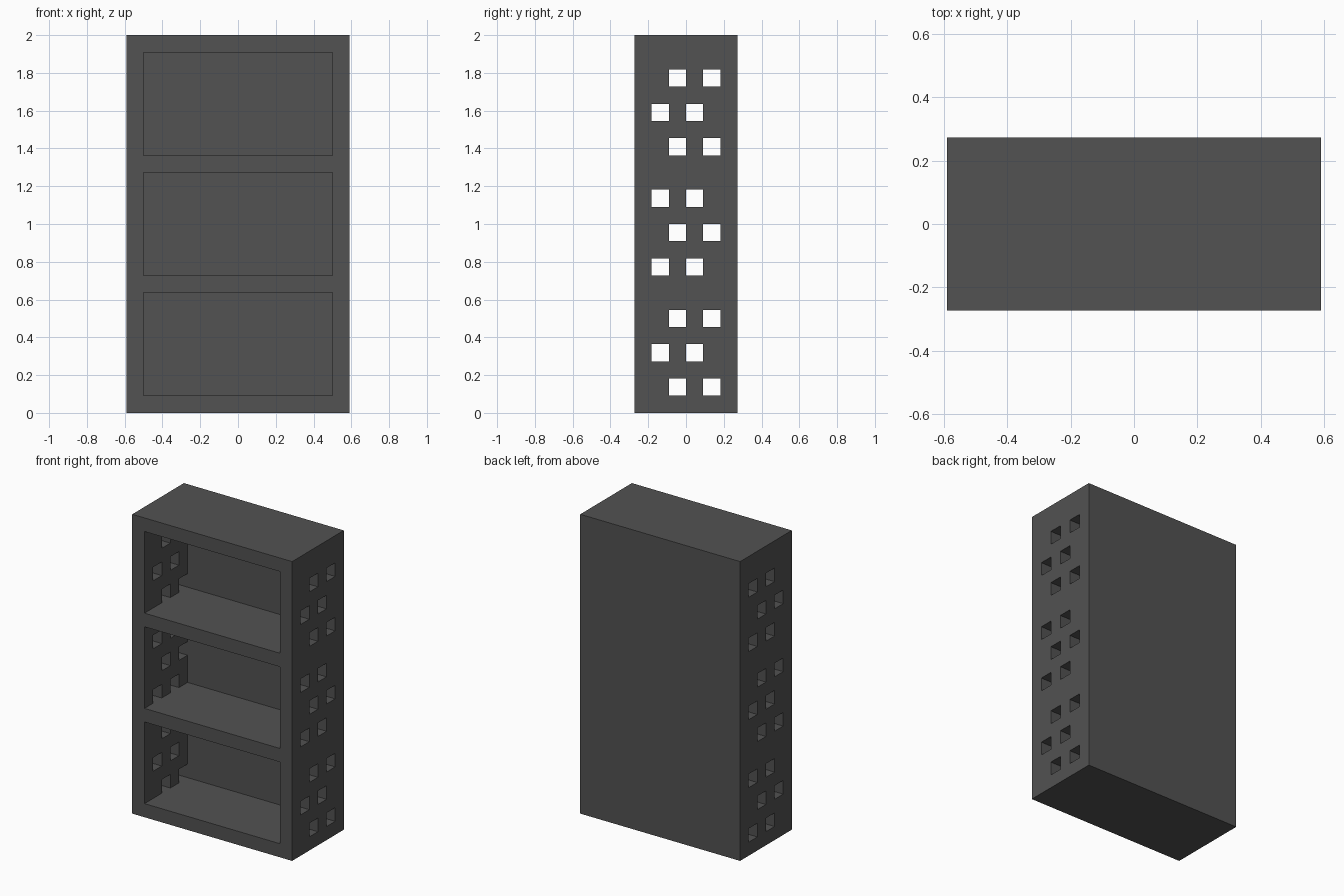
import bpy
import bmesh
from mathutils import Matrix, Vector

if "Cube" in bpy.data.objects:
    bpy.data.objects.remove(bpy.data.objects["Cube"])

UNIT = 2 / 22            # board thickness; everything is laid out on this module
WIDTH, DEPTH, HEIGHT = 13, 6, 22

mat = bpy.data.materials.new("dark grey")
mat.use_nodes = True
grey = (0.085, 0.085, 0.085, 1)
mat.diffuse_color = grey
mat.node_tree.nodes["Principled BSDF"].inputs["Base Color"].default_value = grey


def boxes(name, spans):
    """One object made of boxes, each given by its low and high corner."""
    bm = bmesh.new()
    for low, high in spans:
        low, high = Vector(low), Vector(high)
        place = Matrix.Translation((low + high) / 2) @ Matrix.Diagonal((*(high - low), 1))
        bmesh.ops.create_cube(bm, size=1, matrix=place)
    mesh = bpy.data.meshes.new(name)
    bm.to_mesh(mesh)
    bm.free()
    mesh.materials.append(mat)
    obj = bpy.data.objects.new(name, mesh)
    bpy.context.collection.objects.link(obj)
    return obj


# Solid case
case = boxes("bookcase", [((-WIDTH / 2, -DEPTH / 2, 0), (WIDTH / 2, DEPTH / 2, HEIGHT))])

# Three open compartments, leaving shelves, sides and a back panel
floors = (1, 8, 15)
inner = WIDTH / 2 - 1
compartments = boxes("compartment_cutter", [
    ((-inner, -DEPTH / 2 - 1, z), (inner, DEPTH / 2 - 1, z + 6)) for z in floors])

# Staggered square holes through both sides, three rows per compartment
rows = [z + step for z in floors for step in (0, 2, 4)]
holes = boxes("side_hole_cutter", [
    ((-WIDTH, y, z), (WIDTH, y + 1, z + 1))
    for i, z in enumerate(rows)
    for y in ((-1, 1) if i % 2 == 0 else (-2, 0))])

for cutter in (compartments, holes):
    cutter.hide_render = True
    cut = case.modifiers.new(cutter.name, 'BOOLEAN')
    cut.operation = 'DIFFERENCE'
    cut.solver = 'EXACT'
    cut.object = cutter

# Bake the cuts, then bring the module to final size
bpy.context.view_layer.update()
baked = bpy.data.meshes.new_from_object(
    case.evaluated_get(bpy.context.evaluated_depsgraph_get()))
case.modifiers.clear()
case.data = baked
baked.transform(Matrix.Scale(UNIT, 4))
for cutter in (compartments, holes):
    bpy.data.objects.remove(cutter)
